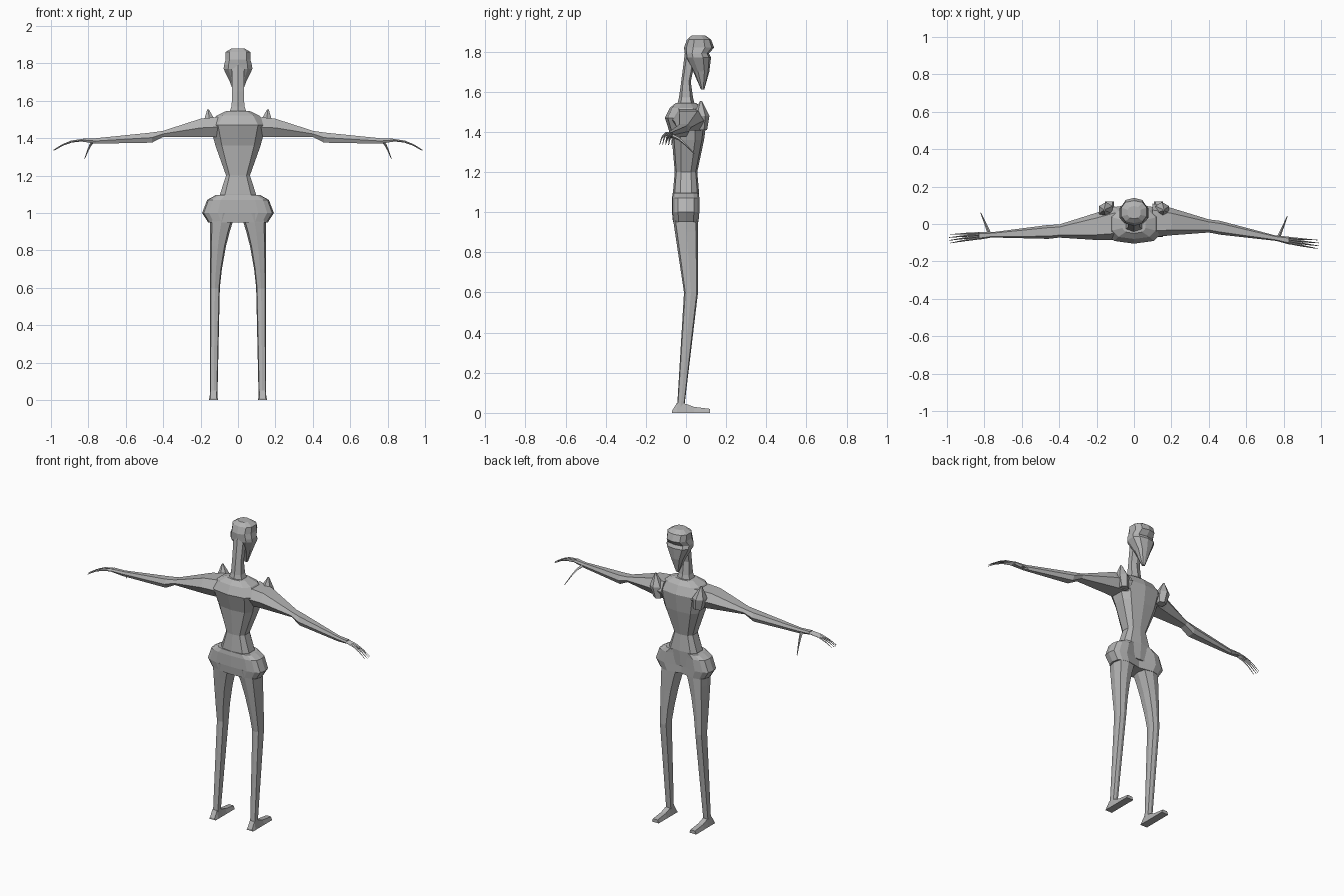
import bpy, bmesh
from math import copysign, cos, pi, sin, tau
from mathutils import Vector

cube = bpy.data.objects.get("Cube")
if cube:
    bpy.data.objects.remove(cube)

grey = bpy.data.materials.new("plain_grey")
grey.use_nodes = True
tone = (0.45, 0.45, 0.45, 1)
grey.diffuse_color = tone
grey.node_tree.nodes["Principled BSDF"].inputs["Base Color"].default_value = tone


def loft(name, rings):
    """Skin a list of equal-length point rings and cap both ends."""
    bm = bmesh.new()
    loops = [[bm.verts.new(point) for point in ring] for ring in rings]
    for lower, upper in zip(loops, loops[1:]):
        for i in range(len(lower)):
            bm.faces.new((lower[i - 1], lower[i], upper[i], upper[i - 1]))
    bm.faces.new(loops[0])
    bm.faces.new(loops[-1])
    bmesh.ops.recalc_face_normals(bm, faces=bm.faces)
    mesh = bpy.data.meshes.new(name)
    bm.to_mesh(mesh)
    bm.free()
    mesh.materials.append(grey)
    obj = bpy.data.objects.new(name, mesh)
    bpy.context.collection.objects.link(obj)
    return obj


def oval(centre, across, along, sides, power=1.0):
    """Ring with a corner at +along; a power under one makes it boxier."""
    ring = []
    for i in range(sides):
        angle = tau * i / sides + pi / 2
        c, s = (copysign(abs(f) ** power, f) for f in (cos(angle), sin(angle)))
        ring.append(Vector(centre) + c * Vector(across) + s * Vector(along))
    return ring


def level(x, y, z, half_width, half_depth, sides, power):
    """Horizontal ring for the upright parts."""
    return oval((x, y, z), (half_width, 0, 0), (0, half_depth, 0), sides, power)


def upright(name, sections, sides, power):
    """Central part from sections of height, half width, middle y, half depth."""
    return loft(name, [level(0, y, z, width, depth, sides, power)
                       for z, width, y, depth in sections])


def tube(name, path, radius):
    """Four-sided tube along a path, tapering to a point."""
    rings = []
    for i, point in enumerate(path):
        ahead = path[min(i + 1, len(path) - 1)] - path[max(i - 1, 0)]
        across = ahead.cross(Vector((0, 0, 1))).normalized()
        size = radius * (1 - 0.8 * i / (len(path) - 1))
        rings.append(oval(point, across * size, across.cross(ahead).normalized() * size, 4))
    return loft(name, rings)


# Torso, keeled down the spine and the chest
upright("torso", [(1, .11, 0, .055), (1.1, .1, 0, .065), (1.2, .066, 0, .056),
                  (1.36, .125, .01, .08), (1.47, .155, 0, .105),
                  (1.52, .12, 0, .08), (1.545, .065, 0, .05)], 10, 0.7)

# Hip plates, joined behind and set back in the middle of the front
hips = upright("hip_plates", [(.95, .16, 0, .065), (1, .192, 0, .07),
                              (1.07, .165, 0, .07), (1.095, .12, 0, .066)], 16, 0.6)
for vertex in hips.data.vertices:
    if vertex.co.y > 0 and abs(vertex.co.x) < 0.04:
        vertex.co.y = 0.045

# Neck, leaning forward into the skull
upright("neck", [(1.53, .055, 0, .045), (1.57, .038, 0, .035),
                 (1.65, .034, 0, .024), (1.8, .038, .025, .03)], 6, 0.7)

# Head with brow ridge and pointed chin
upright("head", [(1.61, .01, .083, .008), (1.7, .045, .076, .04), (1.77, .08, .06, .065),
                 (1.79, .078, .054, .06), (1.82, .069, .065, .075),
                 (1.86, .07, .065, .06), (1.88, .036, .062, .034)], 10, 0.8)


def leg_ring(side, z):
    """The inner line arches to the crotch; front and back lines bend at the knee."""
    inner, outer = 0.11 - 0.1 * z ** 4, 0.15
    thigh, shin = max(0, z - 0.6), min(0, z - 0.6)
    front = 0.06 + 0.12 * shin
    back = 0.06 * shin - 0.15 * thigh - 0.01
    return level(side * (inner + outer) / 2, (front + back) / 2, z,
                 (outer - inner) / 2, (front - back) / 2, 8, 0.6)


def foot_ring(side, y, top):
    """Flat sole with a narrower upper edge."""
    return [(side * 0.131 + width, y, z)
            for width, z in ((-.024, 0), (.024, 0), (.016, top), (-.016, top))]


def arm_y(side, x):
    """The arms sweep back, one a little more than the other."""
    return 0.12 * (0.2 - x) + side * 0.015 * sin(5 * x)


for side, word in ((1, "left"), (-1, "right")):
    # Leg and foot
    loft(word + "_leg", [leg_ring(side, z) for z in (1, .95, .9, .82, .7, .6, .02)])
    loft(word + "_foot", [foot_ring(side, y, top) for y, top in
                          ((-.07, .01), (-.045, .05), (0, .045), (.04, .03), (.12, .02))])

    # Arm and palm
    loft(word + "_arm", [oval((side * x, arm_y(side, x), z), (0, 0, height),
                              (0, depth, 0), 6, 0.7)
                         for x, z, depth, height in
                         ((.1, 1.46, .09, .06), (.2, 1.455, .073, .054), (.4, 1.423, .035, .018),
                          (.46, 1.403, .037, .03), (.76, 1.385, .014, .016),
                          (.83, 1.39, .021, .01))])

    # Pointed guard on the front of the shoulder
    loft(word + "_shoulder_spike",
         [level(side * x, 0.075, z, size, size, 6, 1)
          for x, z, size in ((.14, 1.41, .03), (.15, 1.48, .042), (.16, 1.554, .005))])

    # Four drooping fingers
    for i in range(4):
        spread = (i - 1.5) / 1.5
        path = []
        for t in (0, 0.4, 0.7, 1):
            x = 0.83 + (0.162 - 0.01 * abs(spread)) * t
            y = arm_y(side, x) + spread * (0.013 + 0.01 * t)
            path.append(Vector((side * x, y, 1.39 - 0.055 * t * t)))
        tube(f"{word}_finger_{i + 1}", path, 0.007)

    # Thumb, reaching forward and down
    base = Vector((side * 0.77, arm_y(side, 0.77), 1.385))
    tube(word + "_thumb", [base + Vector((side * 0.05 * t, 0.12 * t, -0.095 * t ** 1.5))
                           for t in (0, 0.35, 0.65, 1)], 0.01)
